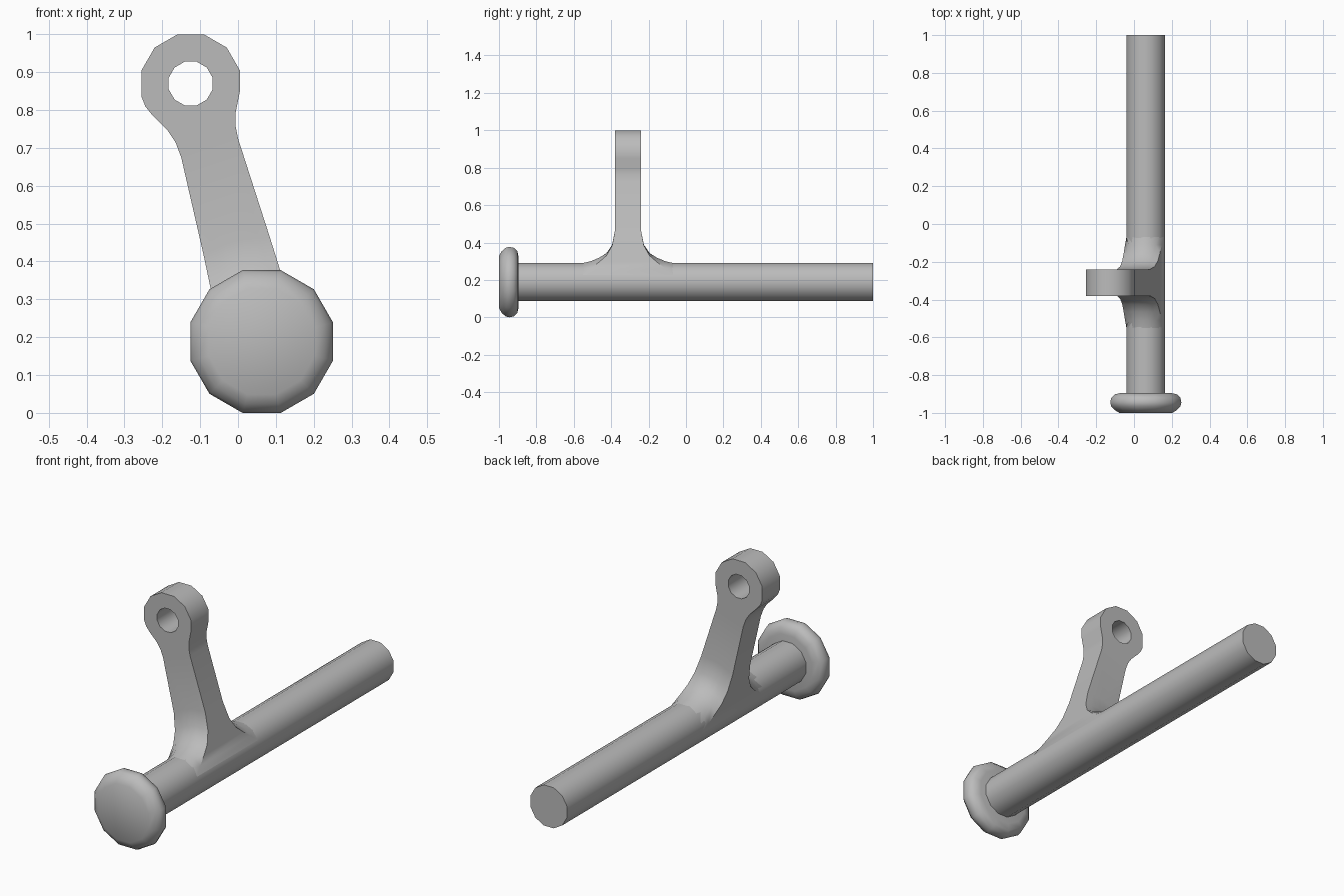
import bpy, bmesh
from math import sin, cos, acos, radians

cube = bpy.data.objects.get("Cube")
if cube:
    bpy.data.objects.remove(cube, do_unlink=True)

AX, AZ = 0.0625, 0.1885      # axis of the rod
SIDES = 12
FLAT = cos(radians(15))      # flat-to-corner ratio of a 12-gon

grey = bpy.data.materials.new("plain grey")
grey.use_nodes = True
grey.diffuse_color = (0.5, 0.5, 0.5, 1)
grey.node_tree.nodes["Principled BSDF"].inputs["Base Color"].default_value = (0.5, 0.5, 0.5, 1)


def finish(name, bm):
    bmesh.ops.remove_doubles(bm, verts=bm.verts, dist=0.0005)
    bmesh.ops.recalc_face_normals(bm, faces=bm.faces)
    mesh = bpy.data.meshes.new(name)
    bm.to_mesh(mesh)
    bm.free()
    mesh.materials.append(grey)
    obj = bpy.data.objects.new(name, mesh)
    bpy.context.collection.objects.link(obj)
    bpy.ops.object.select_all(action='DESELECT')
    obj.select_set(True)
    bpy.context.view_layer.objects.active = obj
    bpy.ops.object.shade_smooth_by_angle(angle=radians(35))


def polar(cx, cz, r, angle):
    return cx + r * cos(angle), cz + r * sin(angle)


def ring_points(cx, cz, r, first, last):
    """Corners of a 12-gon with flat top, from one corner number to another."""
    return [polar(cx, cz, r, radians(15 + 30 * i)) for i in range(first, last)]


def turned(name, profile):
    """Twelve-sided solid along the rod axis from (y, apothem) pairs."""
    bm = bmesh.new()
    loops = [[bm.verts.new((x, y, z)) for x, z in ring_points(AX, AZ, a / FLAT, 0, SIDES)]
             for y, a in profile]
    for a, b in zip(loops, loops[1:]):
        for i in range(SIDES):
            j = (i + 1) % SIDES
            bm.faces.new((a[i], a[j], b[j], b[i]))
    bm.faces.new(loops[0])
    bm.faces.new(loops[-1])
    finish(name, bm)


turned("rod", [(-0.92, 0.102), (1.0, 0.102)])
turned("rod_head", [(-1, 0.14), (-0.985, 0.165), (-0.965, 0.183), (-0.945, 0.1885),
                    (-0.92, 0.183), (-0.902, 0.165), (-0.895, 0.135)])

# Lever arm: flared foot wrapped on the rod, flat plate and pierced eye
bm = bmesh.new()
MID, COLS, TANGENT = -0.31, 6, 0.103
foot = [(0.103, 0.25), (0.112, 0.2), (0.13, 0.155), (0.155, 0.115),
        (0.2, 0.085), (0.275, 0.07)]         # radius from axis, half thickness


def arc(r):
    """Arc about the rod between the two sloping edges of the arm."""
    swing = acos(min(1, TANGENT / r))
    left, right = radians(191.9) - swing, radians(17.4) + swing
    return [polar(AX, AZ, r, left + (right - left) * i / COLS) for i in range(COLS + 1)]


neck_right = [(0.0, 0.725), (-0.007, 0.76), (-0.007, 0.79), (0.005, 0.85)]
neck_left = [(-0.245, 0.81), (-0.225, 0.785), (-0.185, 0.745), (-0.165, 0.715), (-0.15, 0.675)]
EX, EZ = -0.125, 0.87
outline = arc(foot[-1][0]) + neck_right + ring_points(EX, EZ, 0.13 / FLAT, 0, 7) + neck_left
hole = ring_points(EX, EZ, 0.06, 0, SIDES)

# Foot surfaces
rows = {s: [[bm.verts.new((x, MID + s * h, z)) for x, z in arc(r)] for r, h in foot]
        for s in (-1, 1)}
for s in (-1, 1):
    for a, b in zip(rows[s], rows[s][1:]):
        for i in range(COLS):
            bm.faces.new((a[i], a[i + 1], b[i + 1], b[i]))
for k in range(len(foot) - 1):
    for c in (0, -1):
        bm.faces.new((rows[-1][k][c], rows[1][k][c], rows[1][k + 1][c], rows[-1][k + 1][c]))

# Plate faces, outer rim and bore
half = foot[-1][1]
loops = {}
for s in (-1, 1):
    edges = []
    for key, pts in (("rim", outline), ("bore", hole)):
        vs = [bm.verts.new((x, MID + s * half, z)) for x, z in pts]
        edges += [bm.edges.new((vs[i - 1], vs[i])) for i in range(len(vs))]
        loops[key, s] = vs
    bmesh.ops.triangle_fill(bm, edges=edges, use_beauty=True, normal=(0, s, 0))
for key, start in (("rim", COLS), ("bore", 0)):
    a, b = loops[key, -1], loops[key, 1]
    for i in range(start, len(a)):
        j = (i + 1) % len(a)
        bm.faces.new((a[i], a[j], b[j], b[i]))
finish("lever_arm", bm)
